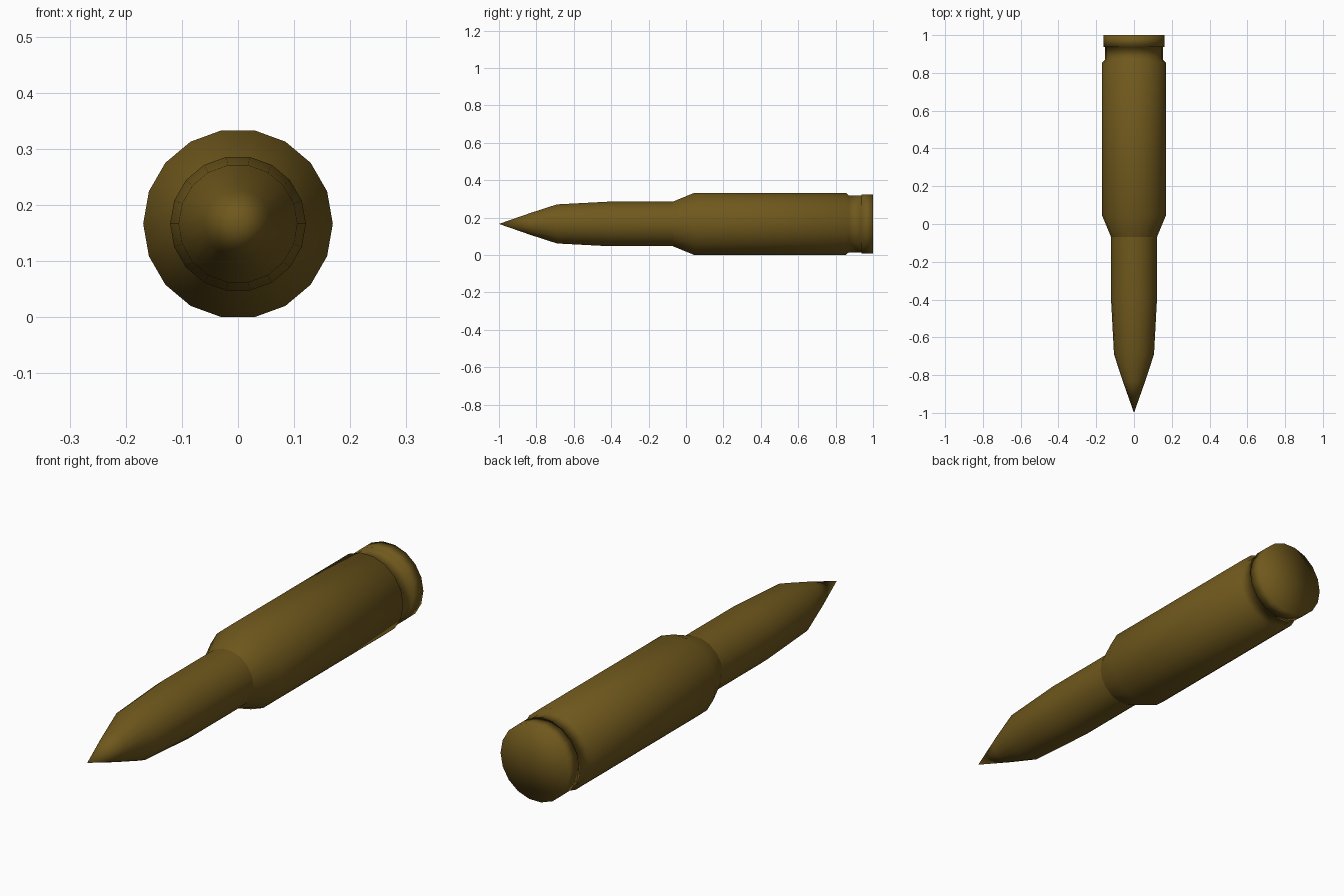
import bpy, bmesh, math

if "Cube" in bpy.data.objects:
    bpy.data.objects.remove(bpy.data.objects["Cube"])

SIDES = 18
R_MAX = 0.169
AXIS_Z = R_MAX * math.cos(math.pi / SIDES)   # lower flat rests on z = 0

# (y, radius) outlines along the long axis
BULLET = [(-1.0, 0.0), (-0.83, 0.06), (-0.69, 0.106), (-0.41, 0.121), (-0.07, 0.121)]
CASE = [(-0.07, 0.121), (0.045, R_MAX), (0.855, R_MAX), (0.87, 0.154),
        (0.938, 0.154), (0.938, 0.161), (1.0, 0.161), (1.0, 0.0)]

brass = bpy.data.materials.new("brass")
brass.diffuse_color = (0.16, 0.098, 0.012, 1)
brass.use_nodes = True
brass.node_tree.nodes["Principled BSDF"].inputs["Base Color"].default_value = brass.diffuse_color


def lathe(name, profile):
    """Spin an outline round the y axis, joining points on the axis."""
    bm = bmesh.new()
    rings = []
    for y, r in profile:
        if r == 0:
            rings.append([bm.verts.new((0, y, AXIS_Z))] * SIDES)
        else:
            angles = [2 * math.pi * i / SIDES for i in range(SIDES)]
            rings.append([bm.verts.new((r * math.cos(a), y, AXIS_Z + r * math.sin(a)))
                          for a in angles])
    for a, b in zip(rings, rings[1:]):
        for i in range(SIDES):
            j = (i + 1) % SIDES
            corners = list(dict.fromkeys((a[i], b[i], b[j], a[j])))
            bm.faces.new(corners).smooth = True
    # Face outward regardless of the open joint between the parts
    bm.normal_update()
    for f in bm.faces:
        c = f.calc_center_median()
        radial = f.normal.x * c.x + f.normal.z * (c.z - AXIS_Z)
        if radial < -1e-4:
            f.normal_flip()
        elif abs(radial) <= 1e-4 and f.normal.y * (1 if c.y > 0.97 else -1) < 0:
            f.normal_flip()
    mesh = bpy.data.meshes.new(name)
    bm.to_mesh(mesh)
    bm.free()
    mesh.materials.append(brass)
    obj = bpy.data.objects.new(name, mesh)
    bpy.context.collection.objects.link(obj)
    return obj


# Pointed projectile, then the necked case with groove and rim
lathe("bullet", BULLET)
lathe("case", CASE)
